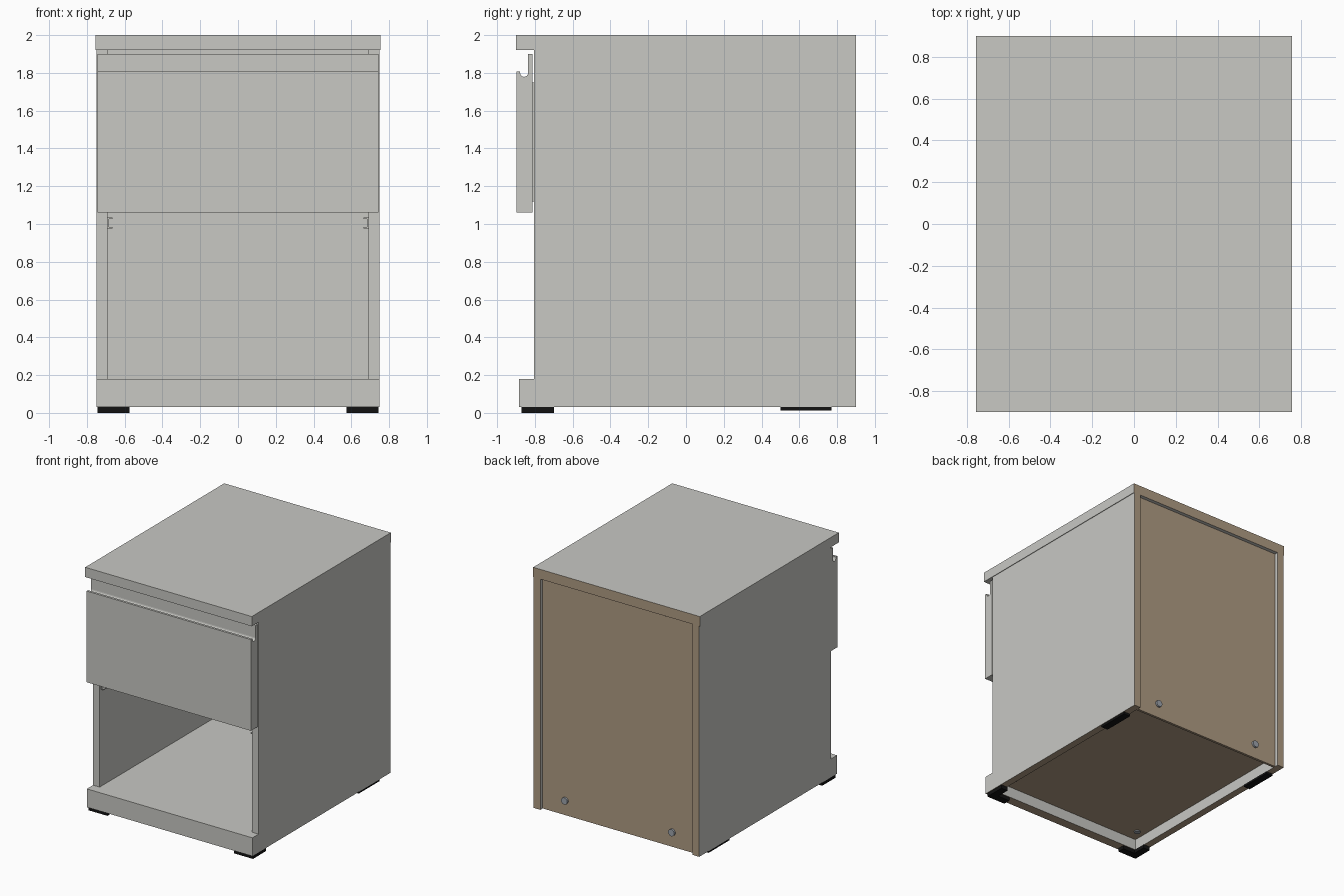
import bpy
import bmesh
from math import cos, sin, pi
from mathutils import Vector

cube = bpy.data.objects.get("Cube")
if cube:
    bpy.data.objects.remove(cube)


def material(name, rgb):
    mat = bpy.data.materials.new(name)
    mat.use_nodes = True
    mat.diffuse_color = (*rgb, 1)
    mat.node_tree.nodes["Principled BSDF"].inputs["Base Color"].default_value = (*rgb, 1)
    return mat


LIGHT = material("light grey laminate", (0.58, 0.58, 0.55))
RAW = material("raw brown board", (0.43, 0.33, 0.225))
BLACK = material("black plastic", (0.006, 0.006, 0.006))
METAL = material("grey metal", (0.34, 0.37, 0.41))

BACK, BELOW = Vector((0, 1, 0)), Vector((0, 0, -1))


def prism(name, points, axis, start, end, mat=LIGHT, raw=()):
    """Extrude a 2D outline along an axis; faces pointing along 'raw' get bare board."""
    def place(p, depth):
        co = list(p)
        co.insert(axis, depth)
        return co
    bm = bmesh.new()
    face = bm.faces.new([bm.verts.new(place(p, start)) for p in points])
    moved = bmesh.ops.extrude_face_region(bm, geom=[face])["geom"]
    for v in moved:
        if isinstance(v, bmesh.types.BMVert):
            v.co[axis] = end
    bmesh.ops.recalc_face_normals(bm, faces=bm.faces)
    for f in bm.faces:
        f.normal_update()
        f.material_index = int(any(f.normal.dot(d) > 0.9 for d in raw))
    mesh = bpy.data.meshes.new(name)
    bm.to_mesh(mesh)
    bm.free()
    mesh.materials.append(mat)
    if raw:
        mesh.materials.append(RAW)
    obj = bpy.data.objects.new(name, mesh)
    bpy.context.collection.objects.link(obj)
    return obj


def box(name, x, y, z, mat=LIGHT, raw=()):
    outline = [(x[0], y[0]), (x[1], y[0]), (x[1], y[1]), (x[0], y[1])]
    return prism(name, outline, 2, z[0], z[1], mat, raw)


def disc(name, centre, radius, axis, start, end):
    ring = [(centre[0] + radius * cos(i * pi / 8), centre[1] + radius * sin(i * pi / 8))
            for i in range(16)]
    return prism(name, ring, axis, start, end, METAL)


# Carcass
box("top_panel", (-0.755, 0.755), (-0.9, 0.9), (1.92, 2.0), raw=[BACK])
box("floor_panel", (-0.69, 0.69), (-0.805, 0.85), (0.12, 0.18), raw=[BELOW, BACK])
box("back_panel", (-0.69, 0.69), (0.85, 0.87), (0.03, 1.92), raw=[BACK, BELOW])
box("plinth", (-0.75, 0.75), (-0.885, -0.805), (0.03, 0.18), raw=[BELOW])

# Drawer front with a rounded finger groove behind its top edge
groove = [(-0.857 - 0.021 * cos(i * pi / 8), 1.8 - 0.021 * sin(i * pi / 8)) for i in range(9)]
profile = [(-0.812, 1.06), (-0.897, 1.06), (-0.897, 1.807), (-0.878, 1.807)]
profile += groove + [(-0.836, 1.9), (-0.812, 1.9)]
prism("drawer_front", profile, 0, -0.745, 0.745)

# Drawer box
box("drawer_bottom", (-0.64, 0.64), (-0.812, 0.75), (1.14, 1.16))
box("drawer_back", (-0.64, 0.64), (0.72, 0.75), (1.16, 1.75))

for s, side in ((-1, "right"), (1, "left")):
    def span(a, b):
        return sorted((s * a, s * b))

    box(f"{side}_side_panel", span(0.69, 0.75), (-0.805, 0.9), (0.03, 1.92), raw=[BACK, BELOW])
    box(f"{side}_drawer_side", span(0.64, 0.67), (-0.812, 0.75), (1.12, 1.75))

    # Channel shaped slides, one for each drawer space
    for level, z in (("lower", 1.005), ("upper", 1.22)):
        channel = [(0.69, -0.03), (0.665, -0.03), (0.665, -0.022), (0.682, -0.022),
                   (0.682, 0.022), (0.665, 0.022), (0.665, 0.03), (0.69, 0.03)]
        prism(f"{side}_{level}_slide", [(s * x, z + h) for x, h in channel],
              1, -0.79, 0.6, LIGHT)

    # Feet: corner pieces in front, straight strips behind
    corner = [(0.745, -0.87), (0.745, -0.7), (0.685, -0.7),
              (0.685, -0.81), (0.575, -0.81), (0.575, -0.87)]
    prism(f"{side}_front_foot", [(s * x, y) for x, y in corner], 2, 0, 0.03, BLACK)
    box(f"{side}_back_foot", span(0.685, 0.745), (0.5, 0.77), (0.012, 0.03), BLACK)

    # Fixings
    disc(f"{side}_back_screw", (s * 0.485, 0.15), 0.028, 1, 0.868, 0.885)
    disc(f"{side}_floor_fitting", (s * 0.62, -0.7), 0.025, 2, 0.112, 0.121)
